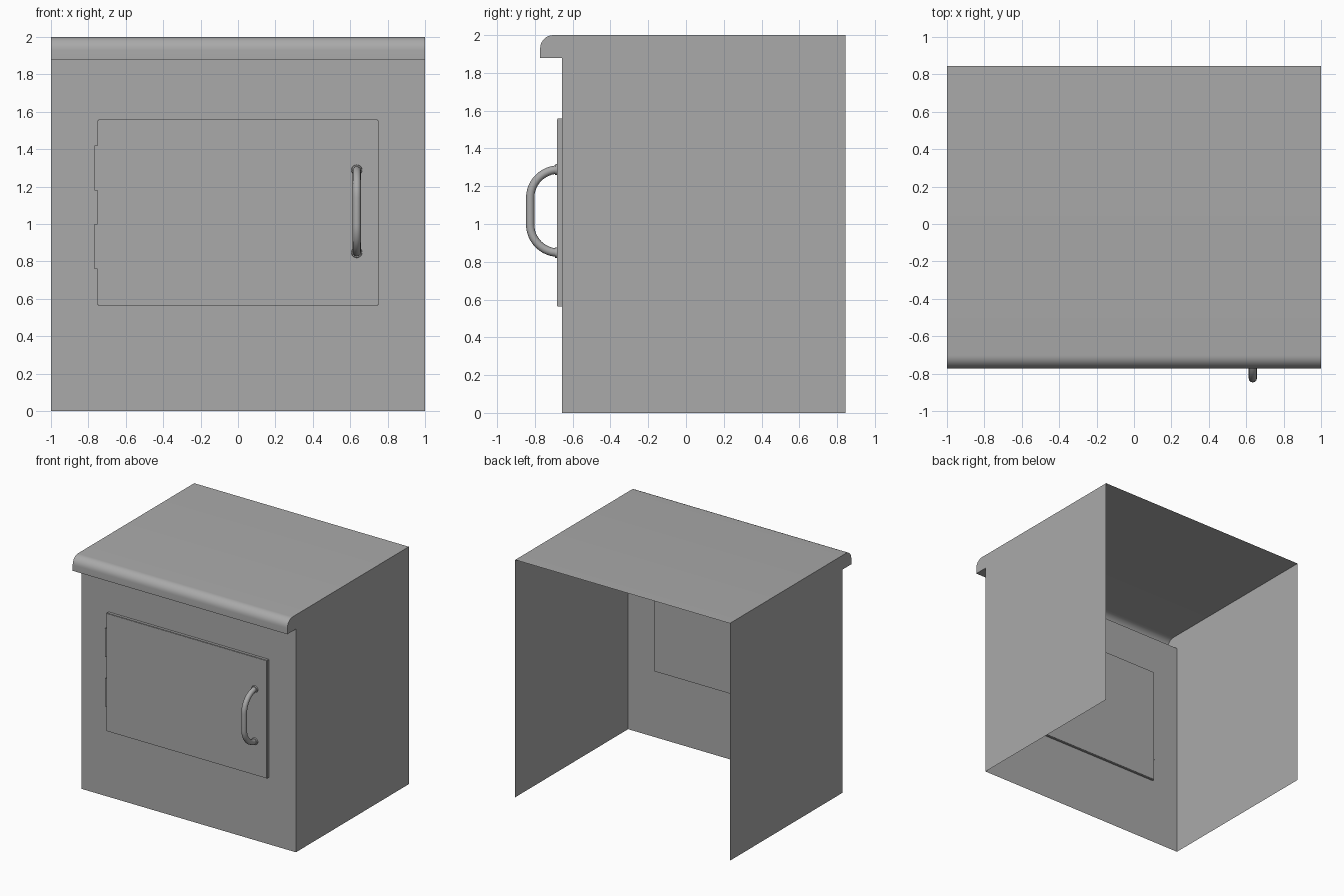
import bpy, bmesh, math
from mathutils import Matrix, Vector

cube = bpy.data.objects.get("Cube")
if cube:
    bpy.data.objects.remove(cube, do_unlink=True)

grey = bpy.data.materials.new("plain_grey")
grey.use_nodes = True
grey.diffuse_color = (0.4, 0.4, 0.4, 1)
grey.node_tree.nodes["Principled BSDF"].inputs["Base Color"].default_value = grey.diffuse_color

FRONT, BACK, TOP = -0.657, 0.845, 2.0
DOOR_FACE = -0.683


def add_mesh(name, bm):
    mesh = bpy.data.meshes.new(name)
    bm.to_mesh(mesh)
    bm.free()
    mesh.materials.append(grey)
    obj = bpy.data.objects.new(name, mesh)
    bpy.context.collection.objects.link(obj)
    return obj


def smooth(obj):
    bpy.ops.object.select_all(action='DESELECT')
    obj.select_set(True)
    bpy.context.view_layer.objects.active = obj
    bpy.ops.object.shade_smooth_by_angle(angle=math.radians(35))


def box(name, low, high, bevel=0):
    low, high = Vector(low), Vector(high)
    bm = bmesh.new()
    bmesh.ops.create_cube(bm, size=1)
    for v in bm.verts:
        v.co = (low + high) / 2 + v.co * (high - low)
    if bevel:
        bmesh.ops.bevel(bm, geom=bm.edges[:], offset=bevel, segments=2, affect='EDGES')
    return add_mesh(name, bm)


# Cabinet shell: side profile with a rounded lip, open at the back and bottom
LIP, LIP_Z, R = -0.772, 1.88, 0.07
profile = [(FRONT, 0), (FRONT, LIP_Z), (LIP, LIP_Z)]
for i in range(9):
    a = math.radians(90 * i / 8)
    profile.append((LIP + R - R * math.cos(a), TOP - R + R * math.sin(a)))
profile += [(BACK, TOP), (BACK, 0)]
bm = bmesh.new()
rows = [[bm.verts.new((x, y, z)) for y, z in profile] for x in (-1, 1)]
for i in range(len(profile) - 2):
    bm.faces.new((rows[0][i], rows[1][i], rows[1][i + 1], rows[0][i + 1]))
bm.faces.new(rows[0])
bm.faces.new(rows[1][::-1])
smooth(add_mesh("cabinet_shell", bm))

# Door set through the front panel, with two hinge plates at its edge
box("door", (-0.75, DOOR_FACE, 0.562), (0.75, -0.638, 1.558), bevel=0.004)
for name, z in (("lower_hinge", 0.88), ("upper_hinge", 1.3)):
    box(name, (-0.767, -0.672, z - 0.12), (-0.74, FRONT + 0.004, z + 0.12))

# Bent tube handle
HX, MID, HALF, BEND = 0.635, 1.068, 0.22, 0.15
path = []
for side in (-1, 1):
    arc = []
    for i in range(13):
        a = math.radians(90 * i / 12)
        arc.append((HX, -0.675 - BEND * math.sin(a),
                    MID + side * (HALF - BEND + BEND * math.cos(a))))
    path += arc if side < 0 else arc[::-1]
curve = bpy.data.curves.new("handle", 'CURVE')
curve.dimensions = '3D'
curve.bevel_depth = 0.022
curve.bevel_resolution = 4
curve.use_fill_caps = True
spline = curve.splines.new('POLY')
spline.points.add(len(path) - 1)
for point, co in zip(spline.points, path):
    point.co = (*co, 1)
curve.materials.append(grey)
handle = bpy.data.objects.new("handle", curve)
bpy.context.collection.objects.link(handle)
bpy.ops.object.select_all(action='DESELECT')
handle.select_set(True)
bpy.context.view_layer.objects.active = handle
bpy.ops.object.convert(target='MESH')
smooth(bpy.context.view_layer.objects.active)

# Small collars where the handle meets the door
for name, side in (("lower_handle_collar", -1), ("upper_handle_collar", 1)):
    bm = bmesh.new()
    place = Matrix.Translation((HX, DOOR_FACE - 0.003, MID + side * HALF))
    bmesh.ops.create_cone(bm, cap_ends=True, segments=20, radius1=0.03, radius2=0.027,
                          depth=0.016, matrix=place @ Matrix.Rotation(math.pi / 2, 4, 'X'))
    smooth(add_mesh(name, bm))
